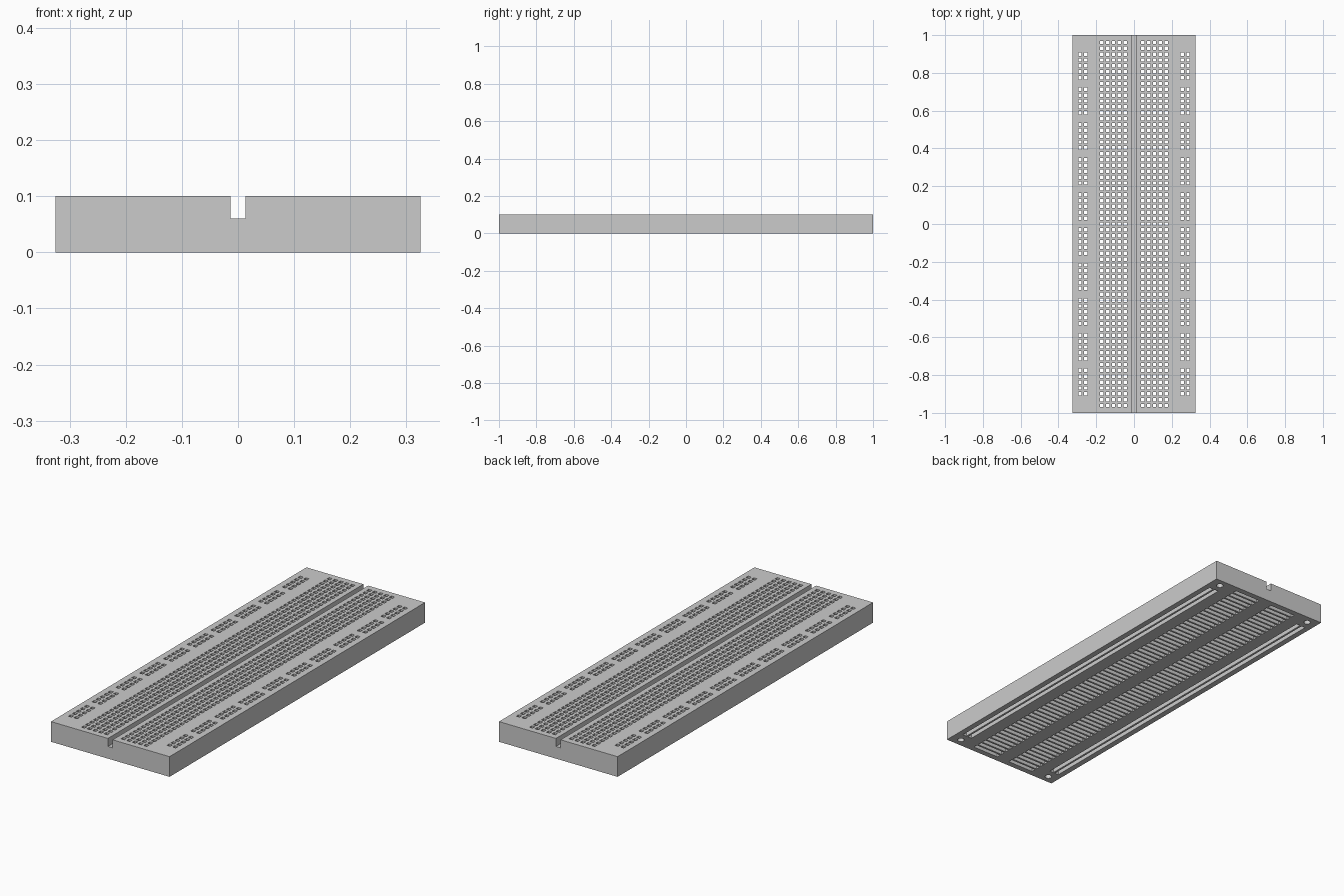
import bpy, bmesh
from mathutils import Matrix, Vector

if "Cube" in bpy.data.objects:
    bpy.data.objects.remove(bpy.data.objects["Cube"])

HALF_W, HALF_L, HEIGHT = 0.325, 1.0, 0.1
PITCH = 0.031
HOLE = 0.018          # side of a square contact hole
SLOT_TOP = 0.08       # ceiling of the clip slots on the underside
RAILS = (0.255, 0.286)

plastic = bpy.data.materials.new("light grey plastic")
plastic.diffuse_color = (0.6, 0.6, 0.6, 1)
plastic.use_nodes = True
plastic.node_tree.nodes["Principled BSDF"].inputs["Base Color"].default_value = plastic.diffuse_color


def add_box(bm, x0, x1, y0, y1, z0, z1):
    size = Vector((x1 - x0, y1 - y0, z1 - z0))
    mid = Vector((x0 + x1, y0 + y1, z0 + z1)) / 2
    bmesh.ops.create_cube(bm, size=1, matrix=Matrix.Translation(mid) @ Matrix.Diagonal(size).to_4x4())


def finish(bm, name):
    mesh = bpy.data.meshes.new(name)
    bm.to_mesh(mesh)
    bm.free()
    obj = bpy.data.objects.new(name, mesh)
    bpy.context.collection.objects.link(obj)
    return obj


def cut(target, cutter):
    cutter.hide_render = True
    mod = target.modifiers.new(cutter.name, 'BOOLEAN')
    mod.operation = 'DIFFERENCE'
    mod.solver = 'MANIFOLD'
    mod.object = cutter
    bpy.context.view_layer.objects.active = target
    bpy.ops.object.modifier_apply(modifier=mod.name)
    bpy.data.objects.remove(cutter)


# Board body
bm = bmesh.new()
add_box(bm, -HALF_W, HALF_W, -HALF_L, HALF_L, 0, HEIGHT)
board = finish(bm, "board")
board.data.materials.append(plastic)

# Centre channel, clip slots and corner screw holes
bm = bmesh.new()
add_box(bm, -0.013, 0.013, -1.1, 1.1, 0.06, 0.2)
for side in (-1, 1):
    for row in range(-31, 32):
        y = row * PITCH
        a, b = sorted((side * 0.036, side * 0.181))
        add_box(bm, a, b, y - 0.0105, y + 0.0105, -0.05, SLOT_TOP)
    for rail in RAILS:
        x = side * rail
        add_box(bm, x - 0.0105, x + 0.0105, -0.915, 0.915, -0.05, SLOT_TOP)
    for end in (-1, 1):
        bmesh.ops.create_cone(bm, cap_ends=True, segments=24, radius1=0.016, radius2=0.016,
                              depth=0.1, matrix=Matrix.Translation((side * 0.272, end * 0.96, 0)))
cut(board, finish(bm, "slot_cutter"))

# Square contact holes: five-column terminal strips and grouped power rails
bm = bmesh.new()
h = HOLE / 2
for side in (-1, 1):
    for row in range(-31, 32):
        columns = [(c + 1.5) * PITCH for c in range(5)]
        if abs(row) <= 29 and (row + 29) % 6 < 5:
            columns += RAILS
        for c in columns:
            x, y = side * c, row * PITCH
            add_box(bm, x - h, x + h, y - h, y + h, SLOT_TOP - 0.01, 0.15)
cut(board, finish(bm, "hole_cutter"))
